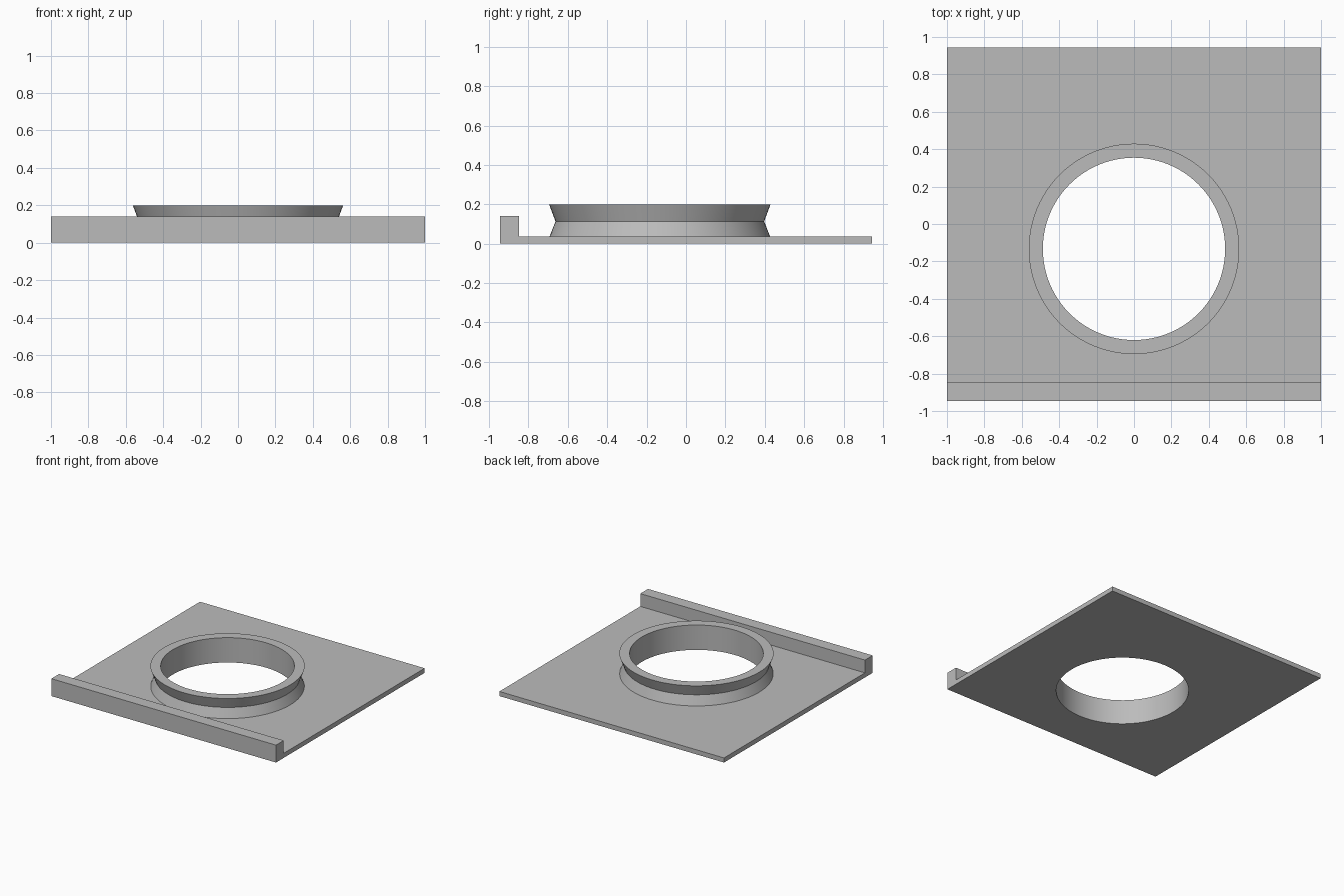
import bpy
import bmesh
import math

cube = bpy.data.objects.get("Cube")
if cube:
    bpy.data.objects.remove(cube, do_unlink=True)

SEGMENTS = 96
CENTRE_Y = -0.133
BORE = 0.4875
PLATE_TOP = 0.037

grey = bpy.data.materials.new("plain grey")
grey.use_nodes = True
colour = (0.5, 0.5, 0.5, 1)
grey.diffuse_color = colour
grey.node_tree.nodes["Principled BSDF"].inputs["Base Color"].default_value = colour


def make_object(name, bm):
    bmesh.ops.recalc_face_normals(bm, faces=bm.faces)
    mesh = bpy.data.meshes.new(name)
    bm.to_mesh(mesh)
    bm.free()
    mesh.materials.append(grey)
    obj = bpy.data.objects.new(name, mesh)
    bpy.context.collection.objects.link(obj)
    return obj


def select_only(obj):
    bpy.ops.object.select_all(action="DESELECT")
    obj.select_set(True)
    bpy.context.view_layer.objects.active = obj


def extruded_profile(name, profile, half_width):
    """Extrude a (y, z) outline along x."""
    bm = bmesh.new()
    face = bm.faces.new([bm.verts.new((-half_width, y, z)) for y, z in profile])
    side = bmesh.ops.extrude_face_region(bm, geom=[face])
    verts = [v for v in side["geom"] if isinstance(v, bmesh.types.BMVert)]
    bmesh.ops.translate(bm, verts=verts, vec=(2 * half_width, 0, 0))
    return make_object(name, bm)


def lathe(name, profile):
    """Turn an open (radius, z) outline about the collar axis."""
    bm = bmesh.new()
    verts = [bm.verts.new((r, 0, z)) for r, z in profile]
    edges = [bm.edges.new(pair) for pair in zip(verts, verts[1:])]
    bmesh.ops.spin(bm, geom=verts + edges, cent=(0, 0, 0), axis=(0, 0, 1),
                   angle=math.tau, steps=SEGMENTS, use_merge=True)
    bmesh.ops.remove_doubles(bm, verts=bm.verts, dist=0.0001)
    bmesh.ops.translate(bm, verts=bm.verts, vec=(0, CENTRE_Y, 0))
    return make_object(name, bm)


# Flat plate with a raised lip along the front edge
plate = extruded_profile("plate_with_front_lip", [
    (-0.945, 0), (0.945, 0), (0.945, PLATE_TOP),
    (-0.847, PLATE_TOP), (-0.847, 0.14), (-0.945, 0.14)], 1)

# Round opening through the plate
bm = bmesh.new()
bmesh.ops.create_cone(bm, cap_ends=True, segments=SEGMENTS,
                      radius1=BORE, radius2=BORE, depth=1)
bmesh.ops.translate(bm, verts=bm.verts, vec=(0, CENTRE_Y, 0))
cutter = make_object("opening_cutter", bm)
cutter.hide_render = True
cut = plate.modifiers.new("opening", "BOOLEAN")
cut.operation = "DIFFERENCE"
cut.solver = "EXACT"
cut.object = cutter
select_only(plate)
bpy.ops.object.modifier_apply(modifier=cut.name)
bpy.data.objects.remove(cutter, do_unlink=True)

# Waisted collar around the opening
collar = lathe("waisted_collar", [
    (BORE, PLATE_TOP), (BORE, 0.2), (0.5625, 0.2),
    (0.53, 0.113), (0.56, PLATE_TOP)])

# Round walls smooth, rims and waist crisp
for obj in (plate, collar):
    select_only(obj)
    bpy.ops.object.shade_smooth_by_angle(angle=math.radians(30))
